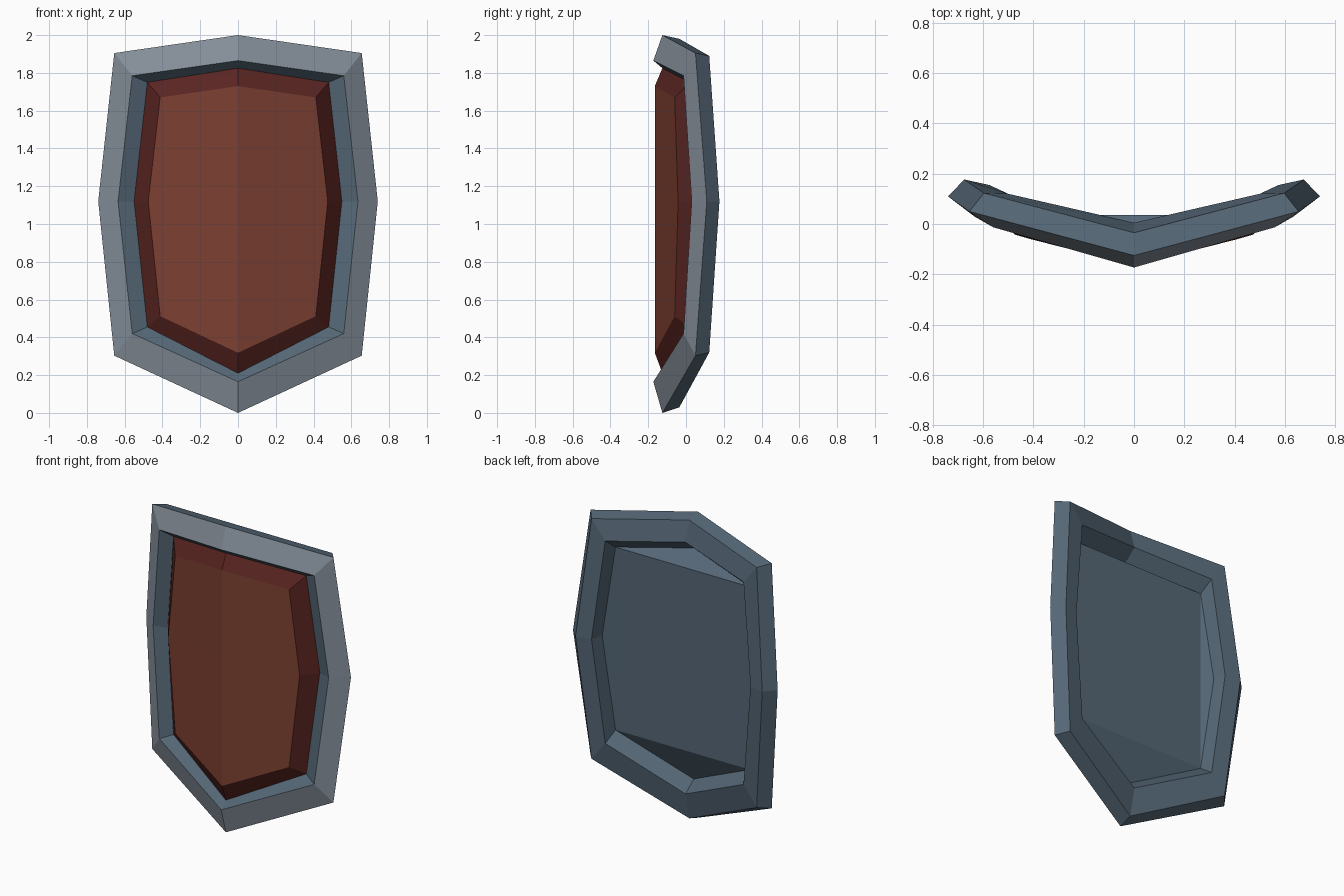
import bpy

if "Cube" in bpy.data.objects:
    bpy.data.objects.remove(bpy.data.objects["Cube"])


def material(name, rgb):
    m = bpy.data.materials.new(name)
    m.diffuse_color = (*rgb, 1)
    m.use_nodes = True
    m.node_tree.nodes["Principled BSDF"].inputs["Base Color"].default_value = m.diffuse_color
    return m


def ring(xc, xm, zs, ys):
    """Eight-sided outline, clockwise from the top as seen from the front.
    xc, xm: half widths at corners and middle; zs: top, upper corner,
    lower corner, bottom; ys: depth at centre line, corners, middle."""
    zt, zu, zl, zb = zs
    y0, yc, ym = ys
    half = [(xc, yc, zu), (xm, ym, 1.12), (xc, yc, zl)]
    return ([(0, y0, zt)] + half + [(0, y0, zb)]
            + [(-x, y, z) for x, y, z in reversed(half)])


def build(name, rings, strip_mats, mats, extra=(), caps=(), cap_mat=0):
    """Bridge successive rings and add cap faces."""
    verts = [p for r in rings for p in r] + list(extra)
    faces, slots = [], []
    for k in range(len(rings) - 1):
        for i in range(8):
            j = (i + 1) % 8
            a, b = k * 8, k * 8 + 8
            faces.append((a + i, a + j, b + j, b + i))
            slots.append(strip_mats[k])
    faces += caps
    slots += [cap_mat] * len(caps)
    me = bpy.data.meshes.new(name)
    me.from_pydata(verts, [], faces)
    for m in mats:
        me.materials.append(m)
    me.polygons.foreach_set("material_index", slots)
    me.update()
    ob = bpy.data.objects.new(name, me)
    bpy.context.collection.objects.link(ob)
    return ob


steel = material("dark_steel", (0.09, 0.135, 0.18))
edge = material("light_steel", (0.24, 0.28, 0.33))
red = material("red_face", (0.20, 0.05, 0.03))
dark_red = material("dark_red", (0.10, 0.018, 0.015))

# Outlines from the front groove, around the rim, to the recessed back
groove = ring(0.48, 0.55, (1.825, 1.75, 0.455, 0.21), (-0.125, 0.02, 0.06))
ridge = ring(0.56, 0.635, (1.865, 1.785, 0.42, 0.165), (-0.173, -0.013, 0.03))
outer_front = ring(0.655, 0.74, (2.0, 1.905, 0.303, 0.0), (-0.125, 0.05, 0.11))
outer_back = ring(0.597, 0.675, (1.98, 1.89, 0.32, 0.03), (-0.035, 0.123, 0.177))
back_inner = ring(0.50, 0.575, (1.85, 1.768, 0.445, 0.205), (0.005, 0.12, 0.155))
back_ring = ring(0.485, 0.55, (1.78, 1.70, 0.505, 0.27), (-0.08, 0.035, 0.08))

# Rim with its recess walls
build("rim", [groove, ridge, outer_front, outer_back, back_inner, back_ring],
      [0, 1, 0, 0, 0], [steel, edge])

# Plate closing the back
build("back_plate", [back_ring], [], [steel],
      caps=[(0, 1, 7), (1, 3, 5, 7), (3, 4, 5), (1, 2, 3), (5, 6, 7)])

# Raised red front panel, creased along the centre line
face = ring(0.412, 0.475, (1.73, 1.67, 0.512, 0.318), (-0.165, -0.06, -0.042))
build("front_panel", [face, groove], [1], [red, dark_red],
      extra=[(0, -0.165, 1.12)],
      caps=[(0, 16, 2, 1), (16, 4, 3, 2), (0, 7, 6, 16), (16, 6, 5, 4)])
